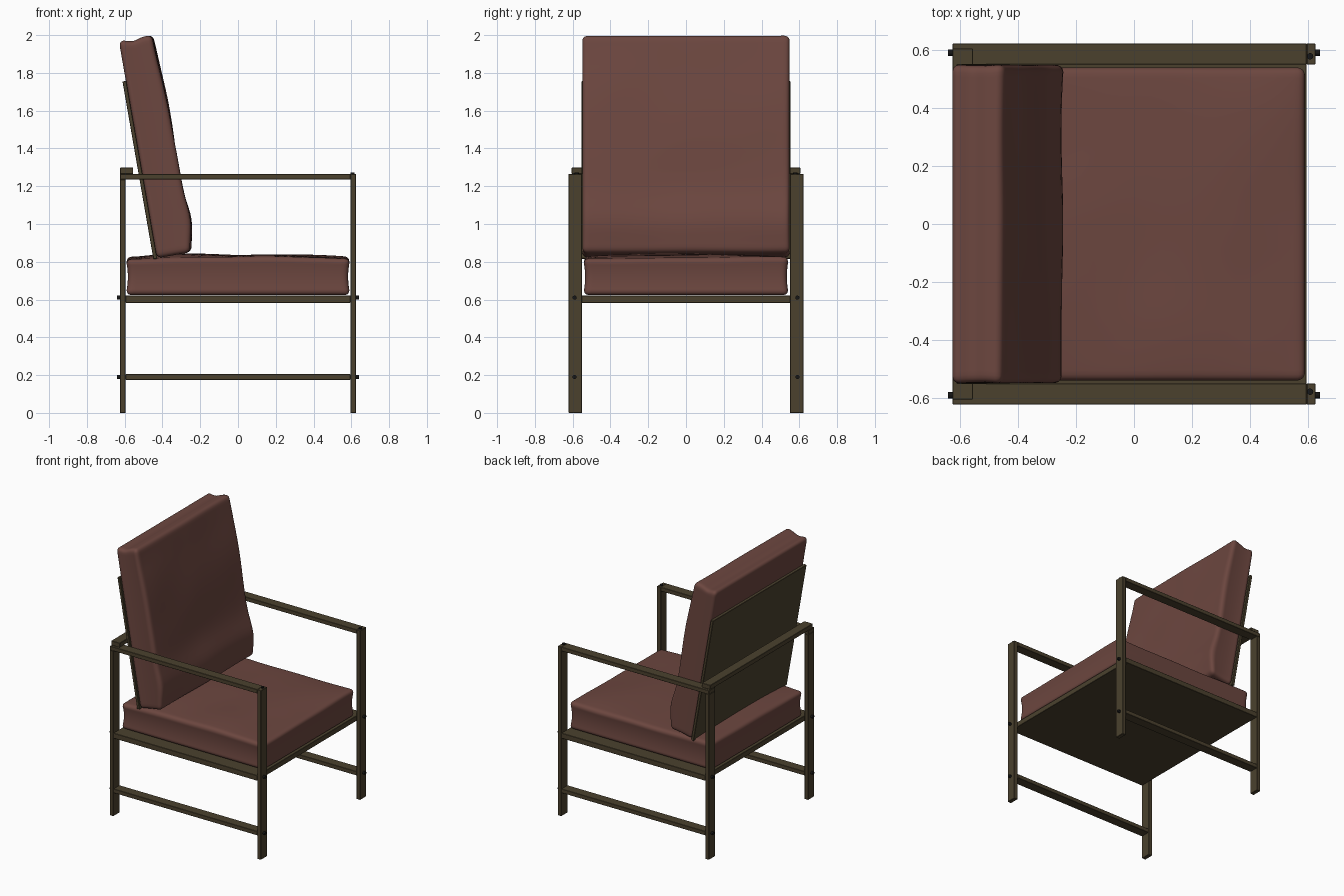
import bpy, bmesh, math
from mathutils import Vector, noise

if "Cube" in bpy.data.objects:
    bpy.data.objects.remove(bpy.data.objects["Cube"])


def material(name, rgb):
    m = bpy.data.materials.new(name)
    m.diffuse_color = (*rgb, 1)
    m.use_nodes = True
    m.node_tree.nodes["Principled BSDF"].inputs["Base Color"].default_value = m.diffuse_color
    return m


FRAME = material("frame_bronze", (0.07, 0.053, 0.027))
LEATHER = material("cushion_leather", (0.15, 0.062, 0.05))
BLACK = material("bolt_black", (0.008, 0.008, 0.008))


def finish(name, bm, mat):
    me = bpy.data.meshes.new(name)
    bm.to_mesh(me)
    bm.free()
    me.materials.append(mat)
    ob = bpy.data.objects.new(name, me)
    bpy.context.collection.objects.link(ob)
    return ob


def box(name, x, y, z, mat=FRAME):
    bm = bmesh.new()
    bmesh.ops.create_cube(bm, size=1)
    for v in bm.verts:
        v.co = [lo + (c + 0.5) * (hi - lo) for c, (lo, hi) in zip(v.co, (x, y, z))]
    ob = finish(name, bm, mat)
    bev = ob.modifiers.new("bevel", 'BEVEL')
    bev.width = 0.002
    bev.segments = 1
    return ob


def bolt(name, loc, along_x):
    bm = bmesh.new()
    bmesh.ops.create_cone(bm, cap_ends=True, segments=16, radius1=0.011,
                          radius2=0.011, depth=0.03)
    ob = finish(name, bm, BLACK)
    ob.location = loc
    if along_x:
        ob.rotation_euler.y = math.pi / 2


def cushion(name, half, radius, deform):
    """Rounded box with loops gathered at the edges, then softened by deform."""
    bm = bmesh.new()
    bmesh.ops.create_cube(bm, size=2)
    bmesh.ops.subdivide_edges(bm, edges=bm.edges[:], cuts=39, use_grid_fill=True)
    for v in bm.verts:
        p = Vector([math.sin(c * math.pi / 2) * h for c, h in zip(v.co, half)])
        q = Vector([max(radius - h, min(h - radius, c)) for c, h in zip(p, half)])
        p = q + (p - q).normalized() * radius
        v.co = deform(p, [c / h for c, h in zip(p, half)])
    for f in bm.faces:
        f.smooth = True
    return finish(name, bm, LEATHER)


# Side frames: legs, armrests and lower stretchers
for s, side in ((-1, "right"), (1, "left")):
    y = sorted((s * 0.55, s * 0.622))
    for sx, end in ((-1, "rear"), (1, "front")):
        x = sorted((sx * 0.595, sx * 0.625))
        box(f"{end}_{side}_leg", x, y, (0, 1.235 if sx < 0 else 1.265))
        for z, level in ((0.61, "seat"), (0.19, "stretcher")):
            bolt(f"{end}_{side}_{level}_bolt", (sx * 0.626, s * 0.59, z), True)
    box(f"{side}_armrest", (-0.625, 0.595), y, (1.235, 1.265))
    box(f"{side}_lower_stretcher", (-0.595, 0.595), y, (0.175, 0.205))
    bolt(f"{side}_armrest_bolt", (0.607, s * 0.578, 1.258), False)

# Seat board and rear crossbar
box("seat_board", (-0.595, 0.595), (-0.622, 0.622), (0.583, 0.622))
box("rear_crossbar", (-0.625, -0.555), (-0.605, 0.605), (1.265, 1.298))


# Seat cushion: pinched sides and a gently lumpy top
def seat_shape(p, u):
    pinch = 1 - 0.02 * (1 - u[2] ** 2)
    top = max(0, u[2])
    lump = noise.noise(p * 2.6 + Vector((3, 1, 0)))
    dome = (1 - u[0] ** 4) * (1 - u[1] ** 4)
    return Vector((p.x * pinch, p.y * pinch,
                   p.z + top * (0.012 * lump + 0.018 * dome)))


seat = cushion("seat_cushion", (0.595, 0.545, 0.098), 0.03, seat_shape)
seat.location = (0, 0, 0.722)


# Back cushion: local x is thickness, z is height; fuller low down at the front
def back_shape(p, u):
    front = max(0, u[0])
    low = math.exp(-((u[2] + 0.72) / 0.22) ** 2)
    belly = 0.018 * (1 - u[2] ** 2) + 0.026 * low
    lump = 0.012 * noise.noise(p * 2.4 + Vector((0, 5, 2)))
    pinch = 1 - 0.012 * (1 - u[0] ** 2)
    dip = 0.014 * math.exp(-((u[0] + 0.2) / 0.45) ** 2) * max(0, u[2]) ** 6
    return Vector((p.x + front * (belly + lump), p.y * pinch, p.z - dip))


TILT = -math.atan2(0.2, 1.15)
back = cushion("back_cushion", (0.09, 0.552, 0.584), 0.028, back_shape)
back.location = (-0.442, 0, 1.41)
back.rotation_euler.y = TILT

# Tilted board behind the back cushion
board = box("back_board", (-0.01, 0.01), (-0.552, 0.552), (0, 0.955))
board.location = (-0.438, 0, 0.815)
board.rotation_euler.y = TILT
